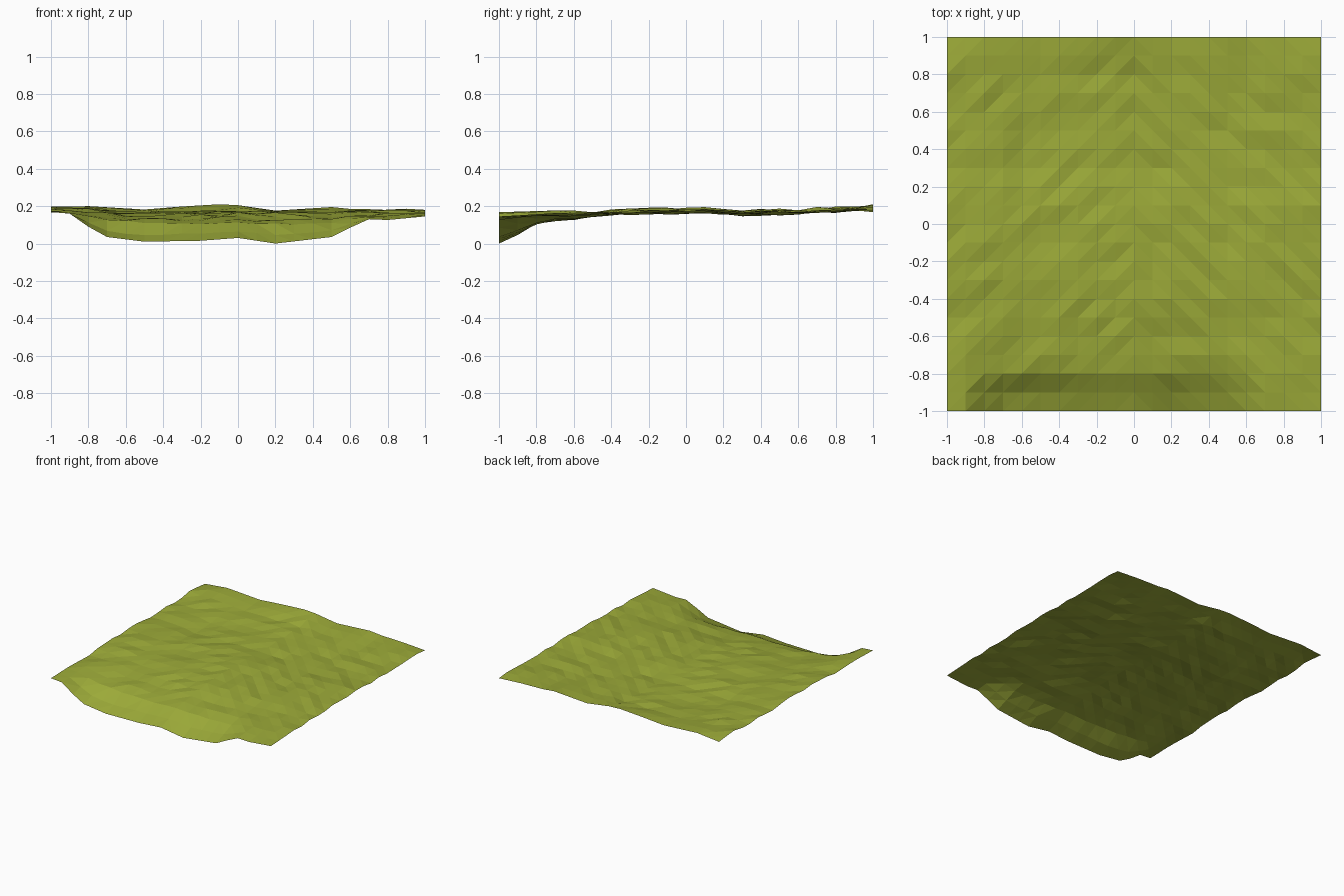
import bpy, bmesh, random

if "Cube" in bpy.data.objects:
    bpy.data.objects.remove(bpy.data.objects["Cube"])

random.seed(4)
N = 20  # cells per side


def curve(points, t):
    """Piecewise linear profile lookup."""
    if t <= points[0][0]:
        return points[0][1]
    for (a, p), (b, q) in zip(points, points[1:]):
        if t <= b:
            return p + (q - p) * (t - a) / (b - a)
    return points[-1][1]


# Edge and cross-section profiles
front_edge = [(-1, .168), (-.9, .16), (-.8, .09), (-.7, .035), (-.5, .01), (-.2, .015),
              (0, .03), (.2, .0), (.5, .035), (.6, .085), (.7, .13), (.8, .126), (1, .145)]
back_edge = [(-1, .18), (-.8, .2), (-.5, .182), (-.3, .198), (-.1, .21), (0, .205),
             (.2, .176), (.5, .195), (.6, .185), (.8, .18), (1, .168)]
mid_y = [(-1, .16), (-.6, .152), (-.2, .165), (.1, .17), (.3, .157), (.6, .164), (.8, .173), (1, .18)]
mid_x = [(-1, .018), (-.8, .018), (-.6, -.004), (0, 0), (.5, -.003), (.7, .006), (1, .008)]
side_fade = [(-1, 1), (-.9, .72), (-.8, .34), (-.7, .2), (-.6, .12), (-.5, .05), (-.4, 0)]
left_fade = [(-1, 1), (-.9, .76), (-.8, .26), (-.7, .14), (-.6, .08), (-.5, 0)]


def height(x, y):
    base = curve(mid_y, y) + curve(mid_x, x) + random.uniform(-.009, .009)
    f = curve(left_fade if x < -.35 else side_fade, y)   # front bank
    b = max(0, (y - .8) / .2)                            # back edge blend
    z = base * (1 - f) + curve(front_edge, x) * f
    return max(0, z * (1 - b) + curve(back_edge, x) * b)


# Terrain sheet
bm = bmesh.new()
grid = []
for j in range(N + 1):
    y = -1 + 2 * j / N
    grid.append([bm.verts.new((-1 + 2 * i / N, y, height(-1 + 2 * i / N, y))) for i in range(N + 1)])
for j in range(N):
    for i in range(N):
        a, b, c, d = grid[j][i], grid[j][i + 1], grid[j + 1][i + 1], grid[j + 1][i]
        tris = ((a, b, c), (a, c, d)) if i < N // 2 else ((a, b, d), (b, c, d))
        for t in tris:
            bm.faces.new(t)
mesh = bpy.data.meshes.new("grass_ground")
bm.to_mesh(mesh)
bm.free()

grass = bpy.data.materials.new("grass green")
grass.diffuse_color = (.33, .40, .04, 1)
grass.use_nodes = True
grass.node_tree.nodes["Principled BSDF"].inputs["Base Color"].default_value = grass.diffuse_color
mesh.materials.append(grass)
bpy.context.collection.objects.link(bpy.data.objects.new("grass_ground", mesh))
